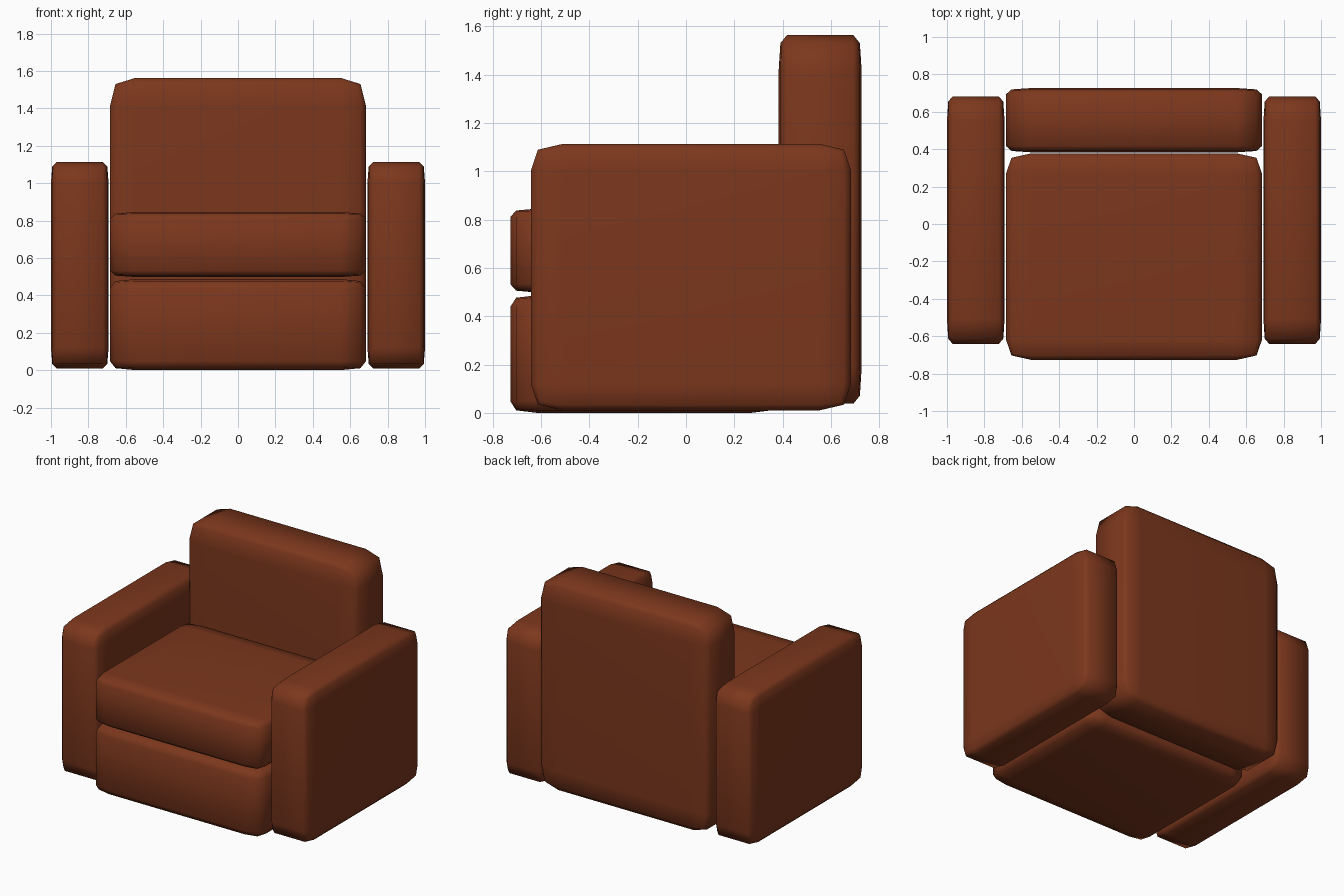
import bpy
import bmesh
from mathutils import Vector

if "Cube" in bpy.data.objects:
    bpy.data.objects.remove(bpy.data.objects["Cube"])

leather = bpy.data.materials.new("brown_leather")
leather.diffuse_color = (0.2, 0.038, 0.012, 1)
leather.use_nodes = True
leather.node_tree.nodes["Principled BSDF"].inputs["Base Color"].default_value = leather.diffuse_color


def cushion(name, low, high):
    """Unit cube with soft two-step edges, stretched to fill the given bounds."""
    low, high = Vector(low), Vector(high)
    bm = bmesh.new()
    bmesh.ops.create_cube(bm, size=1)
    bmesh.ops.bevel(bm, geom=bm.edges[:], offset=0.1, offset_type='OFFSET',
                    segments=2, profile=0.61, affect='EDGES')
    bmesh.ops.scale(bm, vec=high - low, verts=bm.verts)
    bmesh.ops.translate(bm, vec=(low + high) / 2, verts=bm.verts)
    bmesh.ops.recalc_face_normals(bm, faces=bm.faces)
    for f in bm.faces:
        f.smooth = True
    mesh = bpy.data.meshes.new(name)
    bm.to_mesh(mesh)
    bm.free()
    mesh.materials.append(leather)
    obj = bpy.data.objects.new(name, mesh)
    bpy.context.collection.objects.link(obj)
    return obj


# Base and seat cushion, stacked
cushion("base", (-0.685, -0.727, 0.0), (0.685, 0.378, 0.487))
cushion("seat_cushion", (-0.685, -0.727, 0.498), (0.685, 0.378, 0.845))

# Backrest
cushion("backrest", (-0.685, 0.383, 0.038), (0.685, 0.727, 1.563))

# Armrests, mirrored
for name, side in (("left_armrest", -1), ("right_armrest", 1)):
    x0, x1 = sorted((side * 0.692, side * 1.0))
    cushion(name, (x0, -0.642, 0.01), (x1, 0.683, 1.113))
